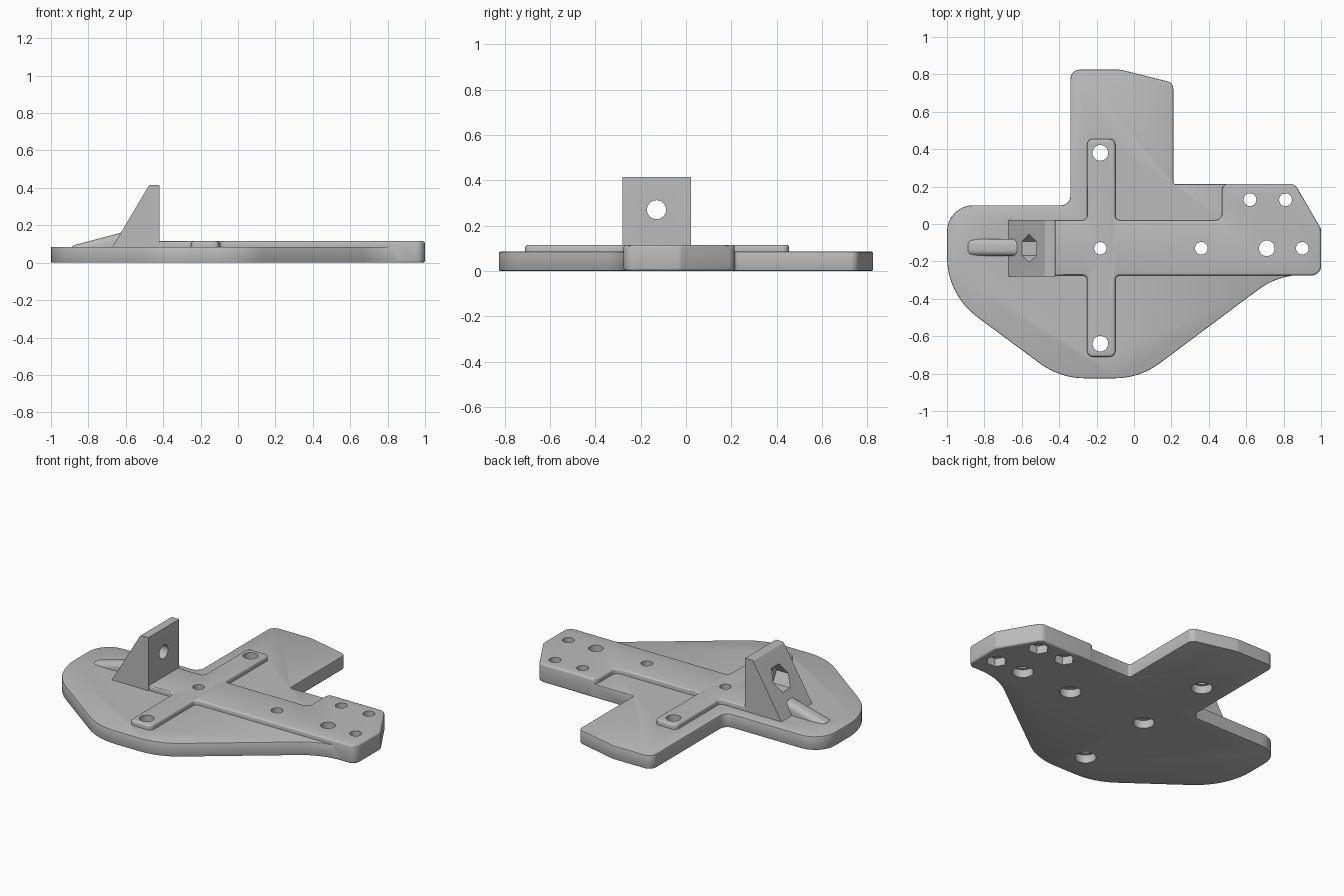
import bpy, bmesh, math
from mathutils import Vector

if "Cube" in bpy.data.objects:
    bpy.data.objects.remove(bpy.data.objects["Cube"], do_unlink=True)

grey = bpy.data.materials.new("plain_grey")
grey.use_nodes = True
grey.diffuse_color = (0.5, 0.5, 0.5, 1)
grey.node_tree.nodes["Principled BSDF"].inputs["Base Color"].default_value = (0.5, 0.5, 0.5, 1)

AXES = {
    "x": lambda u, v, w: (w, u, v),
    "y": lambda u, v, w: (u, w, v),
    "z": lambda u, v, w: (u, v, w),
}


def fillet(corners, steps=8):
    """Round each (u, v, radius) corner of an outline."""
    out = []
    for i, (u, v, r) in enumerate(corners):
        p = Vector((u, v))
        if r == 0:
            out.append(p)
            continue
        a = (Vector(corners[i - 1][:2]) - p).normalized()
        b = (Vector(corners[(i + 1) % len(corners)][:2]) - p).normalized()
        half = a.angle(b) / 2
        centre = p + (a + b).normalized() * r / math.sin(half)
        start = p + a * r / math.tan(half) - centre
        end = p + b * r / math.tan(half) - centre
        turn = math.pi - 2 * half
        for k in range(steps + 1):
            t = k / steps
            out.append(centre + (start * math.sin((1 - t) * turn)
                                 + end * math.sin(t * turn)) / math.sin(turn))
    return out


def circle(u, v, r, sides=32):
    return [(u + r * math.cos(math.tau * k / sides),
             v + r * math.sin(math.tau * k / sides)) for k in range(sides)]


def apply(obj, mod):
    bpy.context.view_layer.objects.active = obj
    bpy.ops.object.modifier_apply(modifier=mod.name)


def prism(name, outline, low, high, axis="z", bevel=0, segments=3):
    """Extrude a flat outline along an axis, optionally easing its rims."""
    bm = bmesh.new()
    place = AXES[axis]
    face = bm.faces.new([bm.verts.new(place(u, v, low)) for u, v in outline])
    moved = bmesh.ops.extrude_face_region(bm, geom=[face])["geom"]
    bmesh.ops.translate(bm, vec=place(0, 0, high - low),
                        verts=[g for g in moved if isinstance(g, bmesh.types.BMVert)])
    bmesh.ops.recalc_face_normals(bm, faces=bm.faces)
    mesh = bpy.data.meshes.new(name)
    bm.to_mesh(mesh)
    bm.free()
    mesh.materials.append(grey)
    obj = bpy.data.objects.new(name, mesh)
    bpy.context.collection.objects.link(obj)
    if bevel:
        mod = obj.modifiers.new("eased_rims", "BEVEL")
        mod.width, mod.segments = bevel, segments
        mod.limit_method, mod.angle_limit = "ANGLE", math.radians(50)
        apply(obj, mod)
    return obj


def combine(target, tool, operation):
    mod = target.modifiers.new("combine", "BOOLEAN")
    mod.operation, mod.solver, mod.object = operation, "EXACT", tool
    apply(target, mod)
    bpy.data.objects.remove(tool, do_unlink=True)


# Broad base plate
plate = prism("mounting_plate", fillet([
    (-1, 0.1, 0.14), (-1, -0.378, 0.4), (-0.395, -0.825, 0.4), (0.03, -0.825, 0.4),
    (0.77, -0.272, 0.4), (0.97, -0.272, 0), (0.97, 0, 0), (0.6, 0.213, 0),
    (0.21, 0.213, 0.015), (0.21, 0.755, 0.04), (-0.07, 0.825, 0.12),
    (-0.34, 0.825, 0.05), (-0.34, 0.1, 0.05)]), 0, 0.085, bevel=0.006, segments=2)

# Raised cross and right-hand pad
raised = prism("raised_cross", fillet([
    (-0.6, -0.275, 0), (-0.25, -0.275, 0.025), (-0.25, -0.71, 0.03), (-0.1, -0.71, 0.03),
    (-0.1, -0.275, 0.025), (1, -0.275, 0.05), (1, -0.025, 0.04), (0.86, 0.215, 0.05),
    (0.47, 0.215, 0.035), (0.47, 0.02, 0.035), (-0.1, 0.02, 0.025), (-0.1, 0.455, 0.03),
    (-0.25, 0.455, 0.03), (-0.25, 0.02, 0.025), (-0.6, 0.02, 0)]), 0, 0.115, bevel=0.012)

# Sloped upright and its rounded rib
upright = prism("upright", fillet([
    (-0.71, 0.02, 0), (-0.42, 0.02, 0), (-0.42, 0.415, 0.004),
    (-0.475, 0.415, 0.015)]), -0.28, 0.022, axis="y")
rib = prism("rib", [(-0.9, 0.02), (-0.56, 0.02), (-0.56, 0.178), (-0.9, 0.088)],
            -0.17, -0.08, axis="y", bevel=0.03, segments=5)

for part in (raised, upright, rib):
    combine(plate, part, "UNION")

# Vertical holes: x, y, radius, sides of the recess underneath
holes = [(-0.18, 0.38, 0.042, 32), (-0.18, -0.13, 0.033, 32), (-0.18, -0.64, 0.042, 32),
         (0.36, -0.13, 0.034, 32), (0.71, -0.13, 0.042, 32), (0.9, -0.13, 0.034, 6),
         (0.62, 0.13, 0.034, 6), (0.81, 0.13, 0.034, 6)]
for x, y, r, sides in holes:
    combine(plate, prism("hole", circle(x, y, r), -0.1, 0.3), "DIFFERENCE")
    combine(plate, prism("recess", circle(x, y, 0.06, sides), -0.1, 0.05), "DIFFERENCE")

# Cross hole and hexagonal pocket in the upright
combine(plate, prism("hole", circle(-0.13, 0.27, 0.042), -0.8, -0.3, "x"), "DIFFERENCE")
combine(plate, prism("pocket", circle(-0.13, 0.27, 0.075, 6), -0.8, -0.48, "x"), "DIFFERENCE")

# Smooth the curves, keep the edges sharp
for obj in bpy.context.selected_objects:
    obj.select_set(False)
plate.select_set(True)
bpy.context.view_layer.objects.active = plate
bpy.ops.object.shade_smooth_by_angle(angle=math.radians(30))
